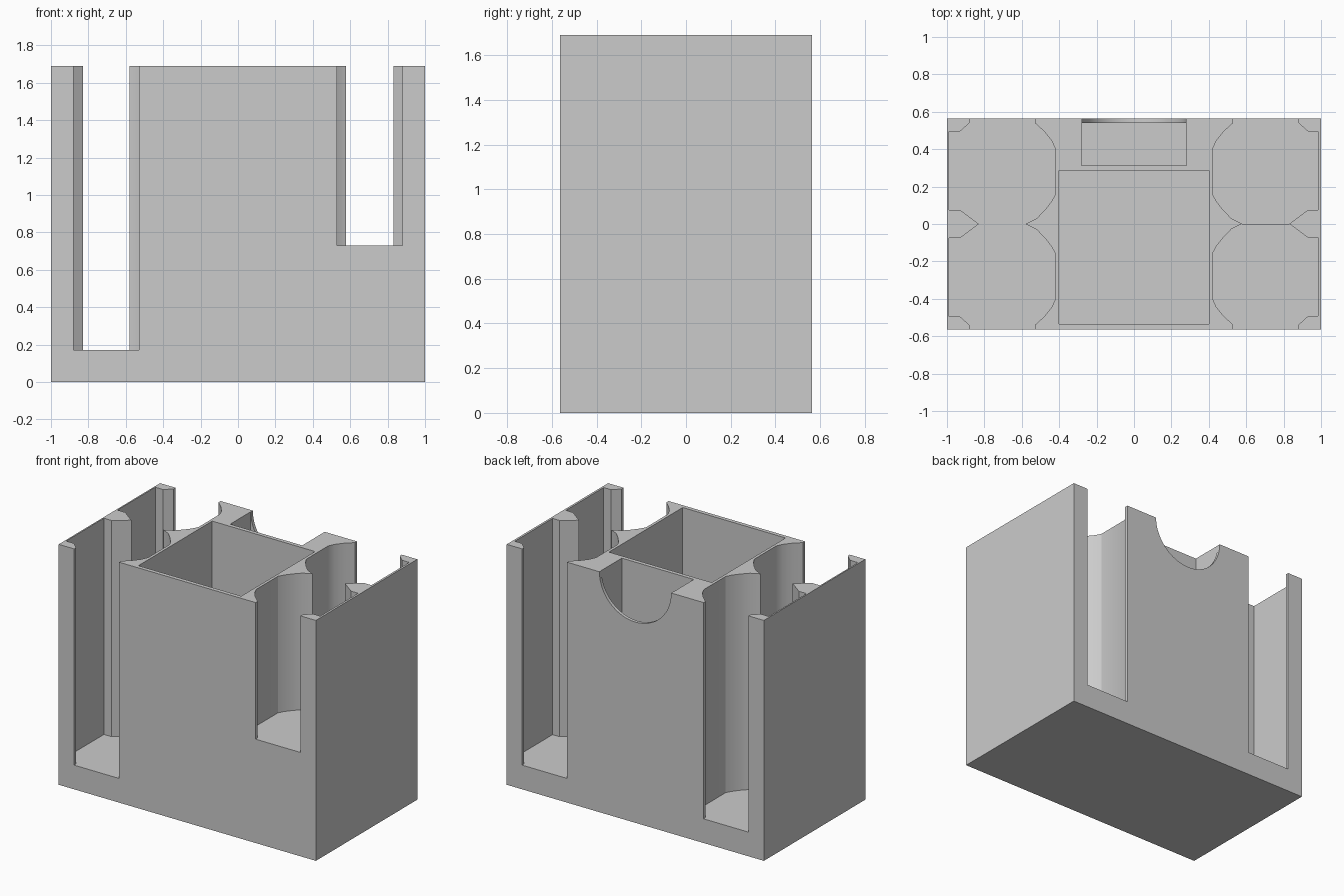
import bpy
import bmesh
import math

if "Cube" in bpy.data.objects:
    bpy.data.objects.remove(bpy.data.objects["Cube"], do_unlink=True)

HEIGHT = 1.69
HALF_DEPTH = 0.563
FLOOR = 0.17
SHALLOW_FLOOR = 0.73
ABOVE = HEIGHT + 0.1

grey = bpy.data.materials.new("plain grey")
grey.use_nodes = True
colour = (0.6, 0.6, 0.6, 1)
grey.diffuse_color = colour
grey.node_tree.nodes["Principled BSDF"].inputs["Base Color"].default_value = colour


def prism(name, outline, low, high):
    """Extrude a flat outline from one height to another."""
    bm = bmesh.new()
    base = bm.faces.new([bm.verts.new((x, y, low)) for x, y in outline])
    top = bmesh.ops.extrude_face_region(bm, geom=[base])["geom"]
    verts = [v for v in top if isinstance(v, bmesh.types.BMVert)]
    bmesh.ops.translate(bm, verts=verts, vec=(0, 0, high - low))
    bmesh.ops.recalc_face_normals(bm, faces=bm.faces)
    mesh = bpy.data.meshes.new(name)
    bm.to_mesh(mesh)
    bm.free()
    mesh.materials.append(grey)
    obj = bpy.data.objects.new(name, mesh)
    bpy.context.collection.objects.link(obj)
    return obj


def rectangle(x0, x1, y0, y1):
    return [(x0, y0), (x1, y0), (x1, y1), (x0, y1)]


def half_pocket(wall):
    """Outline of one pocket on the +x, +y quarter, open to its neighbour and outside."""
    inner = [(0.58, 0), (0.52, 0.03), (0.475, 0.077), (0.44, 0.122), (0.42, 0.16),
             (0.42, 0.40), (0.44, 0.445), (0.48, 0.495), (0.53, 0.54), (0.53, 0.6)]
    outer = [(0.88, 0.6), (0.88, 0.54), (0.93, 0.495), (wall, 0.495),
             (wall, 0.075), (0.93, 0.075), (0.83, 0)]
    return inner + outer


def mirrored(outline, sx, sy, shift=0):
    return [(sx * x, sy * y + shift) for x, y in outline]


# Solid body
body = prism("holder_body", rectangle(-1, 1, -HALF_DEPTH, HALF_DEPTH), 0, HEIGHT)

# Side pockets: both left-hand ones deep, the front +x one shallow
cutters = []
right_half = half_pocket(0.985)
left_half = half_pocket(0.99)
deep_pair = mirrored(left_half, -1, 1) + mirrored(left_half, -1, -1)[::-1][1:-1]
cutters.append(prism("deep_pocket_pair", deep_pair, FLOOR, ABOVE))
cutters.append(prism("back_pocket", right_half, FLOOR, ABOVE))
cutters.append(prism("front_pocket", mirrored(right_half, 1, -1, 0.002),
                     SHALLOW_FLOOR, ABOVE))

# Large central bin and small back bin
cutters.append(prism("large_bin", rectangle(-0.4, 0.4, -0.535, 0.285), FLOOR, ABOVE))
cutters.append(prism("small_bin", rectangle(-0.28, 0.28, 0.313, 0.54), FLOOR, ABOVE))

# Round finger notch in the back wall
bpy.ops.mesh.primitive_cylinder_add(vertices=64, radius=0.279, depth=0.1,
                                    location=(0, 0.58, HEIGHT),
                                    rotation=(math.pi / 2, 0, 0))
notch = bpy.context.object
notch.name = "finger_notch"
notch.data.materials.append(grey)
cutters.append(notch)

# Carve the body
bpy.ops.object.select_all(action="DESELECT")
body.select_set(True)
bpy.context.view_layer.objects.active = body
for cutter in cutters:
    carve = body.modifiers.new(cutter.name, "BOOLEAN")
    carve.operation = "DIFFERENCE"
    carve.solver = "EXACT"
    carve.object = cutter
    bpy.ops.object.modifier_apply(modifier=carve.name)
    bpy.data.objects.remove(cutter, do_unlink=True)

bpy.ops.object.shade_smooth_by_angle(angle=math.radians(25))
